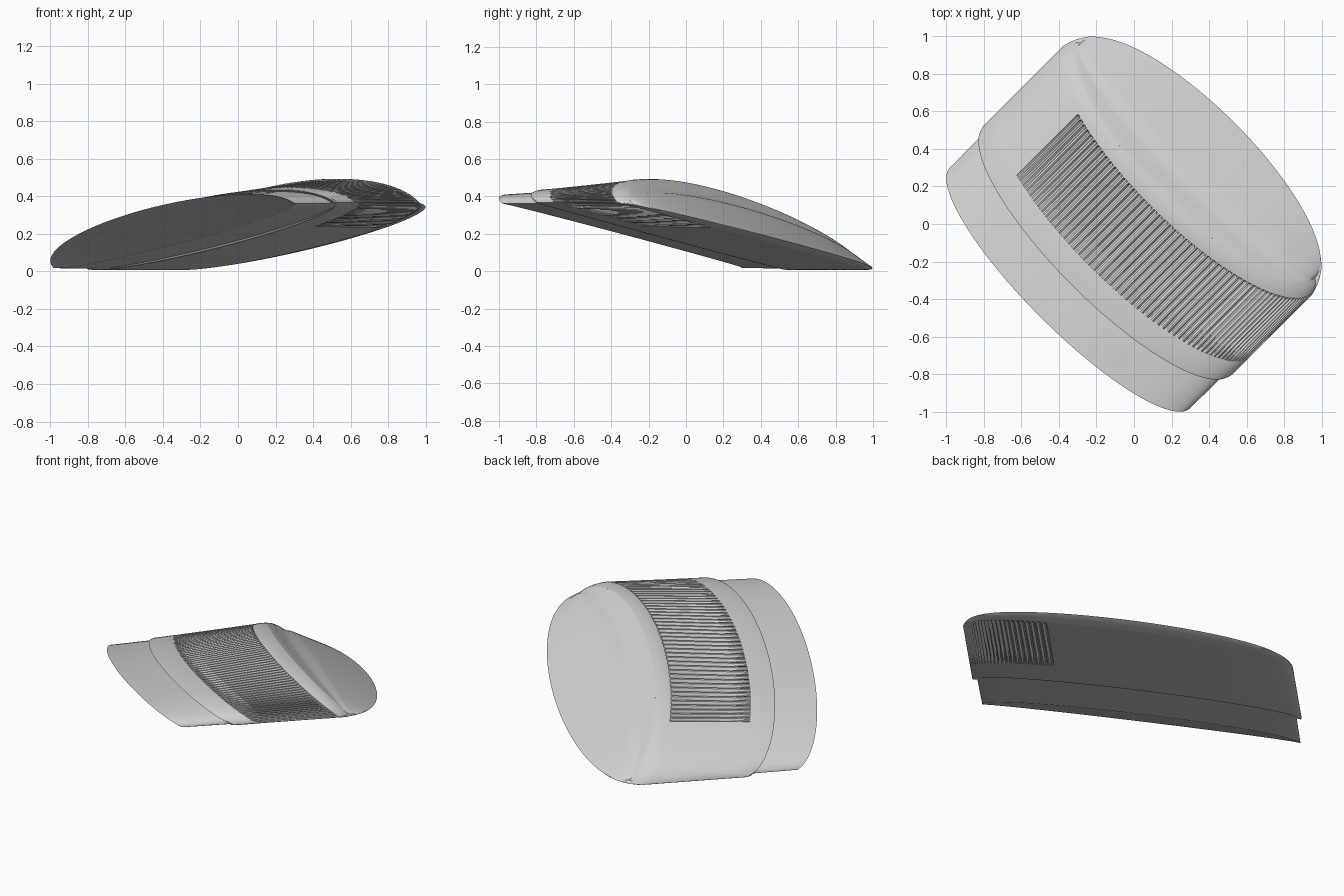
import bpy, bmesh, math

cube = bpy.data.objects.get("Cube")
if cube:
    bpy.data.objects.remove(cube, do_unlink=True)

grey = bpy.data.materials.new("light_grey_plastic")
grey.use_nodes = True
colour = (0.63, 0.63, 0.63, 1)
grey.diffuse_color = colour
grey.node_tree.nodes["Principled BSDF"].inputs["Base Color"].default_value = colour

STEPS = 600
ROOT = math.sqrt(0.5)


def place(angle, centre, width, depth, rise, groove=0.0):
    """Point on a tilted oval: width across, depth and rise in the middle."""
    arch = math.sin(angle)
    across = width * (1 - 0.5 * groove) * math.cos(angle)
    along = centre - (depth - groove) * arch
    z = 0.19 + 0.19 * across + (rise - groove) * arch
    return ((across + along) * ROOT, (along - across) * ROOT, z)


def skin(name, rows):
    """Join neighbouring rows of points with faces."""
    bm = bmesh.new()
    rows = [[bm.verts.new(p) for p in row] for row in rows]
    for a, b in zip(rows, rows[1:]):
        for i in range(len(a) - 1):
            bm.faces.new((a[i], b[i], b[i + 1], a[i + 1]))
    bmesh.ops.remove_doubles(bm, verts=bm.verts, dist=0.0002)
    mesh = bpy.data.meshes.new(name)
    bm.to_mesh(mesh)
    bm.free()
    obj = bpy.data.objects.new(name, mesh)
    bpy.context.collection.objects.link(obj)
    mesh.materials.append(grey)
    bpy.ops.object.select_all(action='DESELECT')
    obj.select_set(True)
    bpy.context.view_layer.objects.active = obj
    bpy.ops.object.shade_smooth_by_angle(angle=math.radians(25))


def tube(name, sections):
    """Closed band; each section is centre, width, top, underside, groove."""
    rows = []
    for centre, width, top, under, groove in sections:
        row = []
        for i in range(STEPS + 1):
            angle = math.tau * i / STEPS
            ribbed = angle < 2.3 or angle > 5.2
            cut = groove if ribbed and i % 8 in (2, 3, 6, 7) else 0
            depth, rise = top if angle <= math.pi else under
            row.append(place(angle, centre, width, depth, rise, cut))
        rows.append(row)
    skin(name, rows)


def end_plate(name, centre, width, first, last, dip=0.0):
    """Close an end between two arcs, with an optional shallow recess."""
    rows = []
    for k in range(13):
        f = k / 12
        depth, rise = (p + (q - p) * f for p, q in zip(first, last))
        rise -= dip if 1 < k < 4 else 0
        rows.append([place(math.pi * i / 150, centre, width, depth, rise) for i in range(151)])
    skin(name, rows)


# Plain band and its closed end
EDGE_TOP, EDGE_UNDER = (0.22, 0.14), (0.15, 0.02)
BAND_TOP, BAND_UNDER = (0.245, 0.16), (0.17, 0.03)
tube("lower_band", [
    (-0.483, 0.905, EDGE_TOP, EDGE_UNDER, 0),
    (-0.20, 0.908, BAND_TOP, BAND_UNDER, 0),
])
end_plate("lower_end", -0.483, 0.905,
          (-EDGE_UNDER[0], -EDGE_UNDER[1]), EDGE_TOP)

# Step up to the wider skirt, then the tapered ribs
SKIRT_UNDER = (0.22, 0.04)
tube("ribbed_skirt", [
    (-0.20, 0.908, BAND_TOP, BAND_UNDER, 0),
    (-0.205, 0.932, (0.26, 0.168), (0.18, 0.04), 0),
    (-0.19, 0.937, (0.26, 0.172), (0.18, 0.042), 0),
    (-0.06, 0.937, (0.265, 0.185), SKIRT_UNDER, 0),
    (0.04, 0.937, (0.27, 0.196), SKIRT_UNDER, 0.016),
    (0.40, 0.937, (0.285, 0.235), (0.25, 0.045), 0.016),
    (0.415, 0.932, (0.285, 0.238), (0.25, 0.045), 0),
])

# Rounded shoulder between the skirt and the face
FACE_TOP, FACE_UNDER = (0.26, 0.25), (0.28, 0.03)
tube("shoulder", [
    (0.415, 0.932, (0.285, 0.238), (0.25, 0.045), 0),
    (0.44, 0.922, (0.285, 0.246), (0.27, 0.04), 0),
    (0.465, 0.905, (0.275, 0.25), (0.28, 0.035), 0),
    (0.48, 0.883, FACE_TOP, FACE_UNDER, 0),
])

# Top face with a shallow recess behind the lip
end_plate("end_face", 0.48, 0.883, FACE_TOP,
          (-FACE_UNDER[0], -FACE_UNDER[1]), 0.015)
